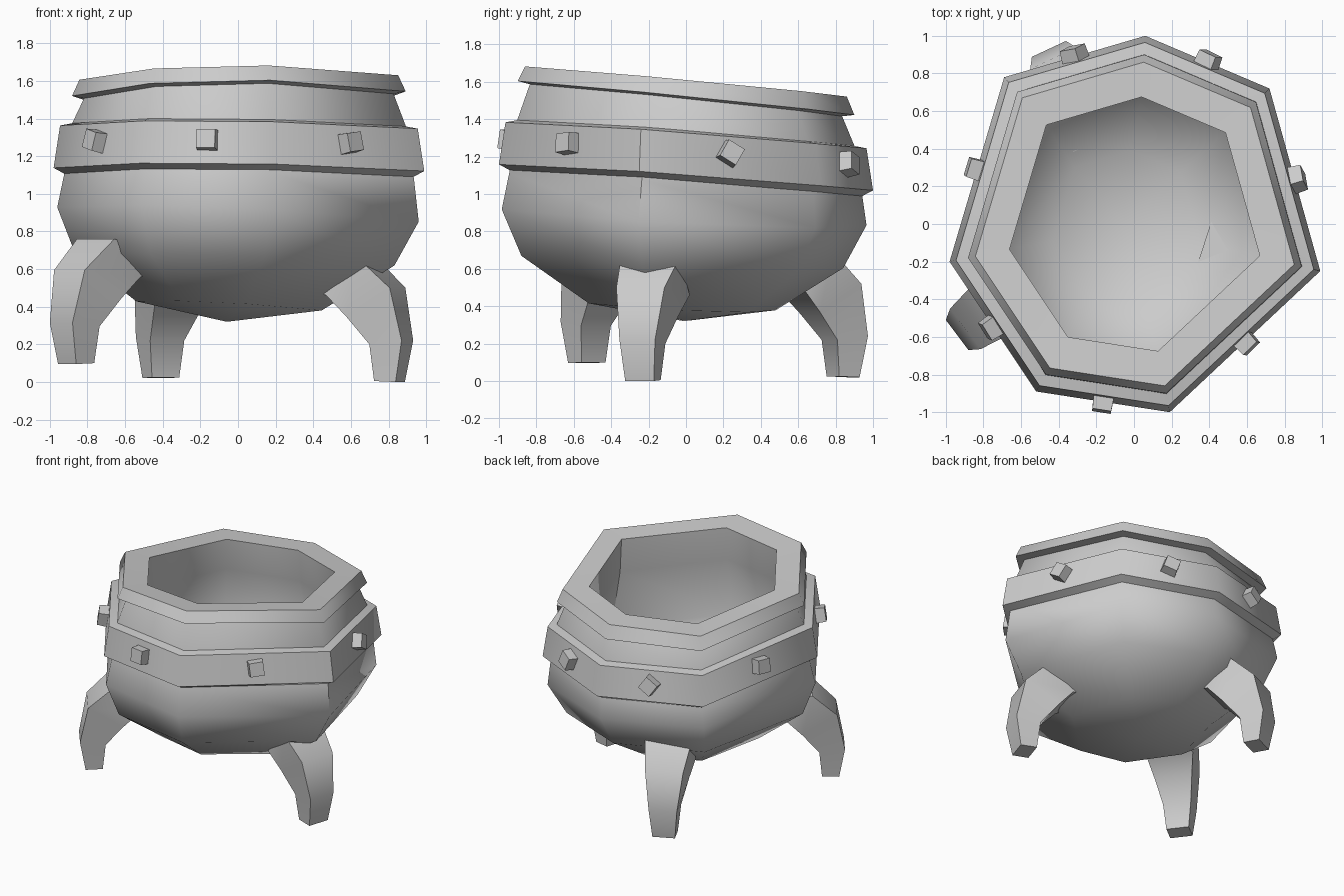
import bpy, bmesh, math
from mathutils import Matrix, Vector

if "Cube" in bpy.data.objects:
    bpy.data.objects.remove(bpy.data.objects["Cube"])

# Irregular seven-sided plan shared by pot, rim and band
PLAN = [(.06, 1.0), (.72, .72), (.99, -.25), (.19, -1.0),
        (-.52, -.89), (-.98, -.2), (-.69, .78)]


def finish(name, bm, angle=60):
    bmesh.ops.recalc_face_normals(bm, faces=bm.faces)
    me = bpy.data.meshes.new(name)
    bm.to_mesh(me)
    bm.free()
    ob = bpy.data.objects.new(name, me)
    bpy.context.collection.objects.link(ob)
    bpy.ops.object.select_all(action='DESELECT')
    ob.select_set(True)
    bpy.context.view_layer.objects.active = ob
    bpy.ops.object.shade_smooth_by_angle(angle=math.radians(angle))
    return ob


def ring(bm, s, z0, tx, ty, curve=0, dx=0, dy=0):
    """Scaled plan outline on a tilted (slightly bent) level."""
    return [bm.verts.new((x * s + dx, y * s + dy, z0 + tx * x + ty * y + curve * y * y))
            for x, y in PLAN]


def bridge(bm, a, b):
    n = len(a)
    for i in range(n):
        j = (i + 1) % n
        bm.faces.new((a[i], a[j], b[j], b[i]))


def fan(bm, loop, co):
    tip = bm.verts.new(co)
    for i in range(len(loop)):
        bm.faces.new((loop[i], loop[(i + 1) % len(loop)], tip))


# Pot: outer bowl, neck, lip and hollow inside in one skin
bm = bmesh.new()
levels = [
    (.50, .40, -.025, -.02, 0, -.05, -.02),    # underside
    (.86, .64, -.03, -.035, 0, -.02, -.02),
    (.975, .88, -.04, -.045, 0, -.005, -.01),  # belly
    (.945, 1.07, -.01, -.07, -.025),
    (.91, 1.33, -.01, -.07, -.025),            # neck
    (.835, 1.50, .01, -.085),
    (.90, 1.512, .01, -.09),                   # lip
    (.86, 1.60, .01, -.08),
    (.675, 1.595, .01, -.064),                 # opening
    (.69, 1.35, 0, -.06),
    (.78, .92, -.03, -.04),
    (.69, .74, -.03, -.03),
    (.40, .56, -.02, -.02, 0, -.04, -.01),
]
rings = [ring(bm, *lv) for lv in levels]
for a, b in zip(rings, rings[1:]):
    bridge(bm, a, b)
fan(bm, rings[0], (-.06, -.01, .32))
fan(bm, rings[-1], (-.05, -.01, .51))
finish("pot", bm)

# Band around the belly
bm = bmesh.new()
band = [ring(bm, s, 1.115 + h, -.01, -.07, -.025)
        for s, h in ((.925, -.04), (1, 0), (.965, .225), (.885, .24))]
for i in range(4):
    bridge(bm, band[i], band[(i + 1) % 4])
finish("band", bm)

# Studs in the middle of each band face, each twisted differently
TWIST = [20, 32, -6, 0, 12, 3, 35]
for i, twist in enumerate(TWIST):
    p, q = Vector(PLAN[i]), Vector(PLAN[(i + 1) % 7])
    mid = (p + q) / 2
    t = (q - p).normalized()
    out = Vector((-t.y, t.x, .15)).normalized()
    tan = Vector((t.x, t.y, 0))
    up = tan.cross(out)
    z = 1.24 - .01 * mid.x - .07 * mid.y - .025 * mid.y ** 2
    frame = Matrix((tan, up, out)).transposed().to_4x4()
    bm = bmesh.new()
    bmesh.ops.create_cube(bm, size=1)
    for v in bm.verts:
        k = .1 if v.co.z > 0 else .115
        v.co = Vector((v.co.x * k, v.co.y * k, v.co.z * .13))
    bm.transform(Matrix.Translation((mid.x * .985, mid.y * .985, z)) @ frame
                 @ Matrix.Rotation(math.radians(twist), 4, 'Z'))
    finish(f"stud_{i + 1}", bm, 30)

# Legs: cross-sections (outer u, outer z, inner u, inner z, width)
LEG = [(.06, 0, -.06, .005, .16), (.10, .22, -.08, .20, .20),
       (.045, .50, -.20, .35, .27), (-.13, .665, -.30, .46, .33),
       (-.45, .59, -.43, .50, .23)]
for name, foot, az in (("right_leg", (.805, -.23, 0), -18),
                       ("back_leg", (-.41, .84, .02), 115),
                       ("left_leg", (-.86, -.53, .095), 217)):
    bm = bmesh.new()
    loops = [[bm.verts.new(c) for c in ((uo, -w / 2, zo), (uo, w / 2, zo),
                                        (ui, w / 2, zi), (ui, -w / 2, zi))]
             for uo, zo, ui, zi, w in LEG]
    for a, b in zip(loops, loops[1:]):
        bridge(bm, a, b)
    bm.faces.new(loops[0])
    bm.faces.new(loops[-1])
    bm.transform(Matrix.Translation(foot) @ Matrix.Rotation(math.radians(az), 4, 'Z'))
    finish(name, bm, 50)
